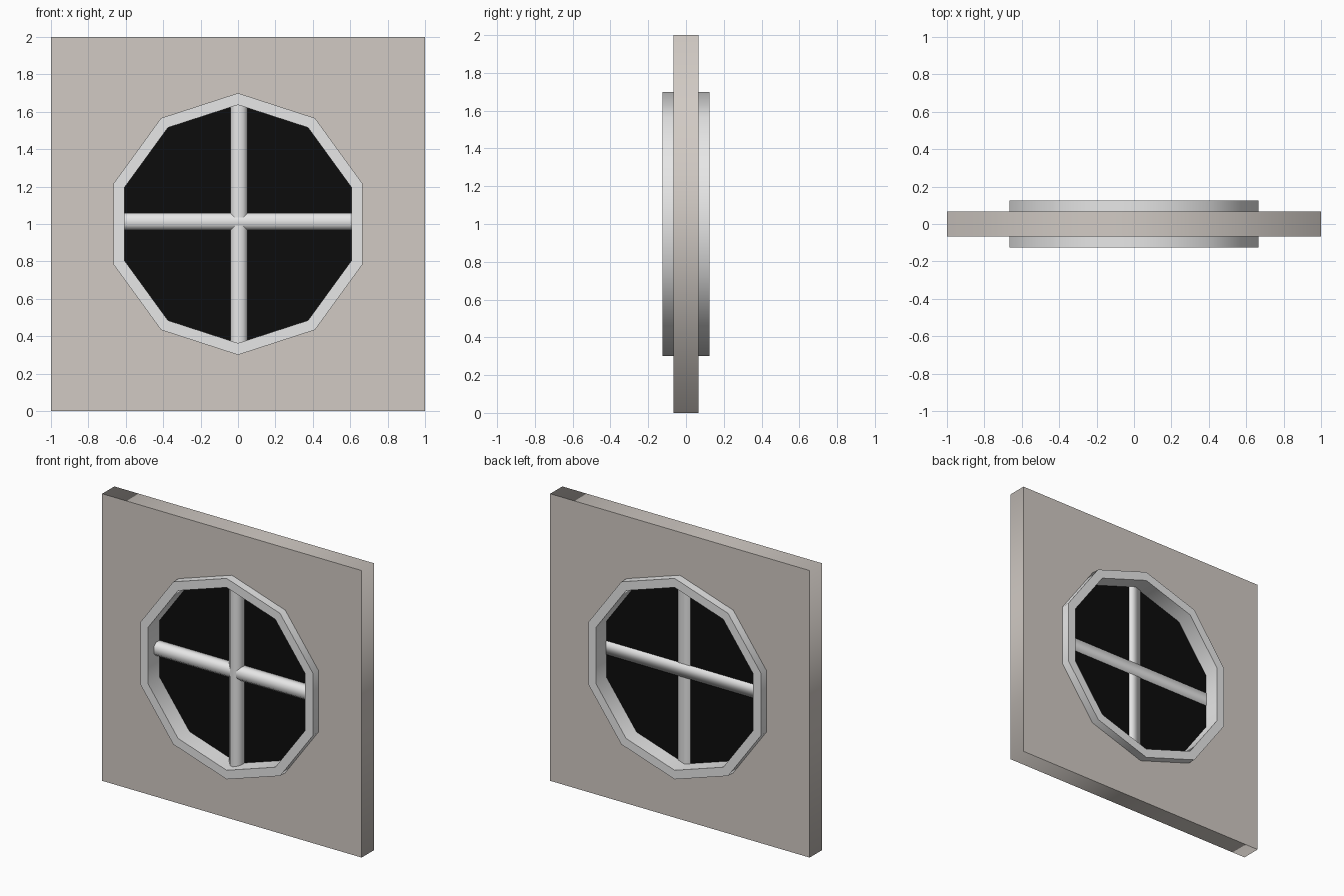
import bpy, math

if "Cube" in bpy.data.objects:
    bpy.data.objects.remove(bpy.data.objects["Cube"])

def material(name, rgb):
    m = bpy.data.materials.new(name)
    m.diffuse_color = (*rgb, 1)
    m.use_nodes = True
    m.node_tree.nodes["Principled BSDF"].inputs["Base Color"].default_value = m.diffuse_color
    return m

stone = material("warm_stone", (0.637, 0.591, 0.552))
trim = material("light_trim", (0.8, 0.8, 0.8))
dark = material("dark_glass", (0.0035, 0.0035, 0.0035))

def plate(name, outlines, half, mat, loc, rot):
    """Extrude filled outlines (inner ones become holes) by +-half."""
    cu = bpy.data.curves.new(name, 'CURVE')
    cu.dimensions = '2D'
    cu.fill_mode = 'BOTH'
    cu.extrude = half
    for pts in outlines:
        s = cu.splines.new('POLY')
        s.points.add(len(pts) - 1)
        for p, (x, y) in zip(s.points, pts):
            p.co = (x, y, 0, 1)
        s.use_cyclic_u = True
    cu.materials.append(mat)
    ob = bpy.data.objects.new(name, cu)
    bpy.context.collection.objects.link(ob)
    ob.location = loc
    ob.rotation_euler = rot
    bpy.ops.object.select_all(action='DESELECT')
    ob.select_set(True)
    bpy.context.view_layer.objects.active = ob
    bpy.ops.object.convert(target='MESH')
    return bpy.context.object

def decagon(r):
    return [(r * math.sin(i * math.pi / 5), r * math.cos(i * math.pi / 5)) for i in range(10)]

upright = (math.pi / 2, 0, 0)
square = [(-1, -1), (1, -1), (1, 1), (-1, 1)]

# wall with opening, window surround, and pane
plate("wall", [square, decagon(0.69)], 0.067, stone, (0, 0, 1), upright)
plate("window_frame", [decagon(0.70), decagon(0.637)], 0.125, trim, (0, 0, 1), upright)
plate("glass_pane", [decagon(0.645)], 0.004, dark, (0, 0.005, 1), upright)

# glazing bars: flat back, chamfered front
def bar_profile(front):
    return [(-.046, .015), (.046, .015), (.046, front + .024),
            (.022, front), (-.022, front), (-.046, front + .024)]

plate("vertical_bar", [bar_profile(-.062)], 0.638, trim, (0.005, 0, 1), (0, 0, 0))
plate("horizontal_bar", [bar_profile(-.063)], 0.61, trim, (0, 0.001, 1.013), (0, math.pi / 2, 0))
